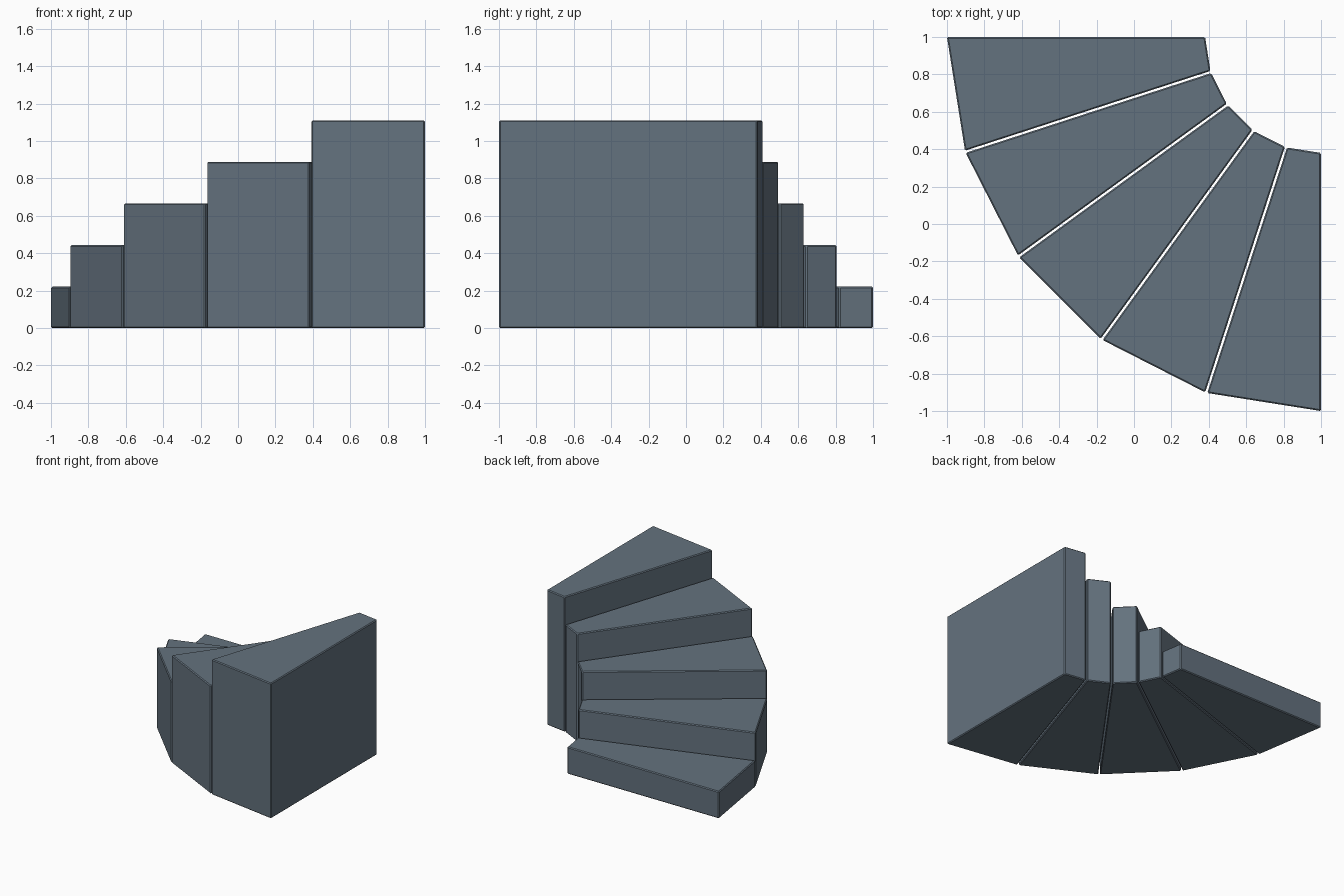
import bpy, bmesh, math
from mathutils import Vector

if "Cube" in bpy.data.objects:
    bpy.data.objects.remove(bpy.data.objects["Cube"])

STEPS = 5
RISE = 1.111 / STEPS
GAP = 0.006                      # half the joint between neighbouring steps
CENTRE = Vector((1 + GAP, 1 + GAP))
R_OUT, R_IN = 2 + GAP, 0.626

stone = bpy.data.materials.new("slate_grey")
stone.diffuse_color = (0.127, 0.168, 0.209, 1)
stone.use_nodes = True
stone.node_tree.nodes["Principled BSDF"].inputs["Base Color"].default_value = stone.diffuse_color


def corner(radius, angle, side):
    """Point on a radial line, shifted sideways to leave the joint."""
    c, s = math.cos(angle), math.sin(angle)
    return CENTRE + Vector((c, s)) * radius + Vector((-s, c)) * GAP * side


def winder_step(index):
    a0 = math.radians(180 + 90 / STEPS * index)
    a1 = math.radians(180 + 90 / STEPS * (index + 1))
    outline = [corner(R_IN, a0, 1), corner(R_OUT, a0, 1),
               corner(R_OUT, a1, -1), corner(R_IN, a1, -1)]
    bm = bmesh.new()
    base = bm.faces.new([bm.verts.new((p.x, p.y, 0)) for p in outline])
    top = bmesh.ops.extrude_face_region(bm, geom=[base])["geom"]
    for v in top:
        if isinstance(v, bmesh.types.BMVert):
            v.co.z = RISE * (index + 1)
    # small chamfer on every edge
    bmesh.ops.bevel(bm, geom=bm.edges[:], offset=0.007, segments=1, affect='EDGES')
    bmesh.ops.recalc_face_normals(bm, faces=bm.faces)
    name = f"step_{index + 1}"
    mesh = bpy.data.meshes.new(name)
    bm.to_mesh(mesh)
    bm.free()
    mesh.materials.append(stone)
    bpy.context.collection.objects.link(bpy.data.objects.new(name, mesh))


# five solid wedge steps rising around a quarter turn
for i in range(STEPS):
    winder_step(i)
